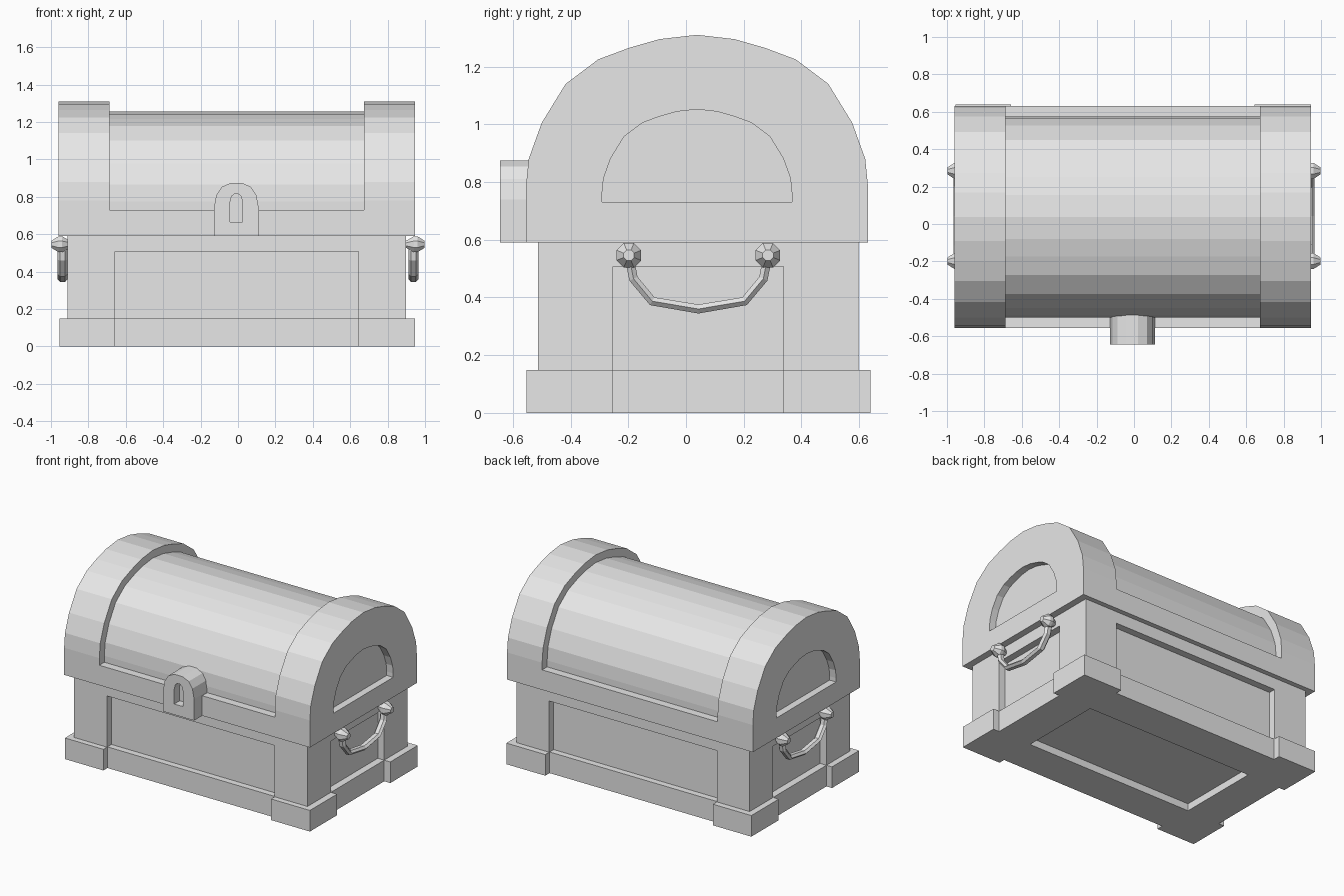
import bpy, bmesh
from math import pi
from mathutils import Matrix

if "Cube" in bpy.data.objects:
    bpy.data.objects.remove(bpy.data.objects["Cube"])

grey = bpy.data.materials.new("plain_grey")
grey.use_nodes = True
grey.diffuse_color = (0.8, 0.8, 0.8, 1)
grey.node_tree.nodes["Principled BSDF"].inputs["Base Color"].default_value = (0.8, 0.8, 0.8, 1)

CX, CY = -0.007, 0.042  # centre of the chest itself


def make_object(name, bm):
    bmesh.ops.recalc_face_normals(bm, faces=bm.faces)
    mesh = bpy.data.meshes.new(name)
    bm.to_mesh(mesh)
    bm.free()
    mesh.materials.append(grey)
    obj = bpy.data.objects.new(name, mesh)
    bpy.context.collection.objects.link(obj)
    return obj


def prism(name, profile, axis, start, end):
    """Extrude a (u, z) outline along x or y."""
    bm = bmesh.new()
    place = (lambda u, z: (start, u, z)) if axis == "x" else (lambda u, z: (u, start, z))
    face = bm.faces.new([bm.verts.new(place(u, z)) for u, z in profile])
    top = bmesh.ops.extrude_face_region(bm, geom=[face])["geom"]
    shift = (end - start, 0, 0) if axis == "x" else (0, end - start, 0)
    bmesh.ops.translate(bm, vec=shift, verts=[v for v in top if isinstance(v, bmesh.types.BMVert)])
    return make_object(name, bm)


def box(name, x0, x1, y0, y1, z0, z1):
    return prism(name, [(y0, z0), (y1, z0), (y1, z1), (y0, z1)], "x", x0, x1)


def cut(obj, cutter):
    cutter.hide_render = True
    mod = obj.modifiers.new("cut", "BOOLEAN")
    mod.operation, mod.solver, mod.object = "DIFFERENCE", "EXACT", cutter
    bpy.context.view_layer.objects.active = obj
    bpy.ops.object.modifier_apply(modifier=mod.name)
    bpy.data.objects.remove(cutter)


def mirrored(half, centre):
    """Complete a right-hand half outline that runs from bottom to top."""
    return [(centre + u, z) for u, z in half] + [(centre - u, z) for u, z in reversed(half)]


def recess_sides(obj, half_x, half_y, floor_x, floor_y, z0, z1):
    """Sink a panel into all four upright sides."""
    for s in (-1, 1):
        xs = sorted((CX + s * floor_x, CX + s * 1.3))
        ys = sorted((CY + s * floor_y, CY + s * 1.3))
        cut(obj, box("cutter", CX - half_x, CX + half_x, *ys, z0, z1))
        cut(obj, box("cutter", *xs, CY - half_y, CY + half_y, z0, z1))


# Base with proud corner blocks and a sunken underside
PX, PY = 0.65, 0.295
base = box("base", CX - 0.948, CX + 0.952, CY - 0.595, CY + 0.598, 0, 0.148)
recess_sides(base, PX, PY, 0.905, 0.55, -0.1, 0.3)
cut(base, box("cutter", CX - PX, CX + PX, CY - PY, CY + PY, -0.1, 0.05))

# Body with sunken panels
body = box("body", CX - 0.905, CX + 0.905, CY - 0.555, CY + 0.555, 0.14, 0.6)
recess_sides(body, PX, PY, 0.855, 0.505, 0.1, 0.507)

# Lid: half outline of the arch above its springing line
SPRING = 0.73
ARCH = [(0.593, 0), (0.593, 0.05), (0.583, 0.15), (0.538, 0.275), (0.455, 0.41),
        (0.342, 0.495), (0.235, 0.535), (0.13, 0.565), (0, 0.58)]


def arch(scale):
    half = [(u * scale, SPRING + z * scale) for u, z in ARCH]
    return mirrored(half[:-1], 0.038)[:len(half) - 1] + [(0.038, half[-1][1])] + \
        [(0.038 - u, z) for u, z in reversed(half[:-1])]


lid_outline = [(0.038 - 0.593, 0.59), (0.038 + 0.593, 0.59)] + arch(1)
for side, x0, x1, c0, c1 in (("right", -0.96, -0.687, -1.2, -0.91), ("left", 0.674, 0.946, 0.896, 1.2)):
    band = prism(side + "_lid_band", lid_outline, "x", x0, x1)
    cut(band, prism("cutter", arch(0.555), "x", c0, c1))
prism("lid_barrel", arch(0.906), "x", -0.687, 0.674)
box("lid_sill", -0.687, 0.674, 0.038 - 0.593, 0.038 + 0.593, 0.59, SPRING)

# Lock plate with keyhole
lock_half = [(0.12, 0.59), (0.12, 0.74), (0.107, 0.81), (0.078, 0.853), (0.03, 0.874)]
key_half = [(0.034, 0.665), (0.034, 0.77), (0.025, 0.803), (0.01, 0.815)]
lock = prism("lock", mirrored(lock_half, -0.009), "y", -0.645, -0.48)
cut(lock, prism("cutter", mirrored(key_half, -0.009), "y", -0.8, -0.585))


def knob(name, s, y):
    """Faceted mushroom-shaped stud pointing outwards along x."""
    bm = bmesh.new()
    for r0, r1, x0, x1 in ((0.018, 0.046, 0.895, 0.94), (0.046, 0.046, 0.94, 0.96), (0.046, 0.02, 0.96, 0.998)):
        place = Matrix.Translation((s * (x0 + x1) / 2, y, 0.546)) @ Matrix.Rotation(s * pi / 2, 4, "Y") \
            @ Matrix.Rotation(pi / 8, 4, "Z")
        bmesh.ops.create_cone(bm, cap_ends=True, segments=8, radius1=r0, radius2=r1,
                              depth=x1 - x0, matrix=place)
    make_object(name, bm)


# Drop handles on both ends
BAIL = [(0.238, 0.53), (0.225, 0.465), (0.16, 0.387), (0, 0.36)]
for side, s in (("right", -1), ("left", 1)):
    knob(side + "_front_knob", s, 0.043 - 0.241)
    knob(side + "_back_knob", s, 0.043 + 0.241)
    path = BAIL + [(-u, z) for u, z in reversed(BAIL[:-1])]
    curve = bpy.data.curves.new(side + "_handle", "CURVE")
    curve.dimensions = "3D"
    curve.bevel_depth, curve.bevel_resolution, curve.use_fill_caps = 0.018, 1, True
    spline = curve.splines.new("POLY")
    spline.points.add(len(path) - 1)
    spline.use_smooth = False
    for point, (u, z) in zip(spline.points, path):
        point.co = (0, 0.043 + u, z, 1)
    curve.materials.append(grey)
    handle = bpy.data.objects.new(side + "_handle", curve)
    handle.location.x = s * 0.938
    handle.scale.x = 1.5
    bpy.context.collection.objects.link(handle)
